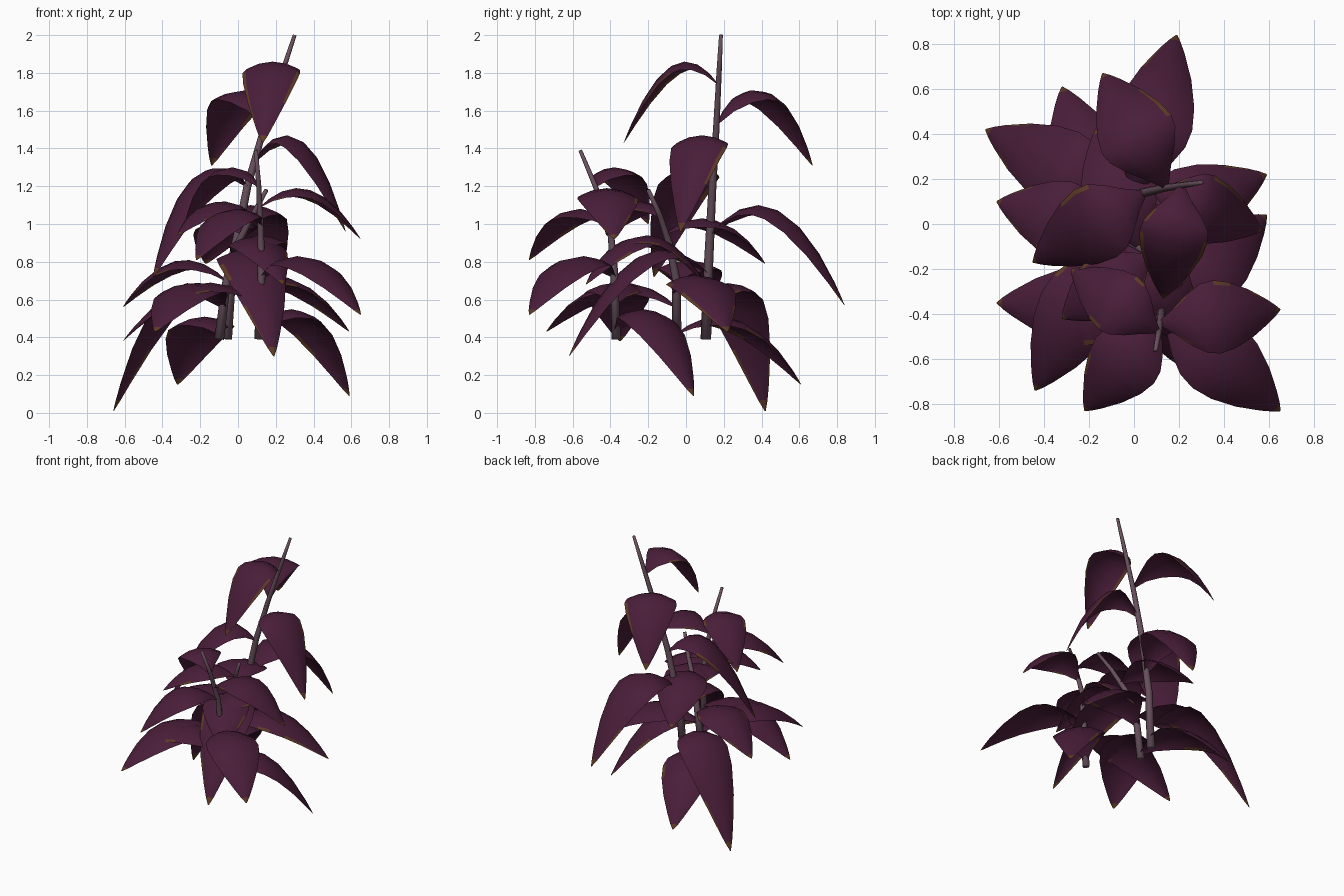
import bpy, bmesh, math, random
from mathutils import Vector

random.seed(4)
cube = bpy.data.objects.get("Cube")
if cube:
    bpy.data.objects.remove(cube)


def material(name, rgb):
    m = bpy.data.materials.new(name)
    m.use_nodes = True
    m.diffuse_color = (*rgb, 1)
    bsdf = next(n for n in m.node_tree.nodes if n.type == 'BSDF_PRINCIPLED')
    bsdf.inputs["Base Color"].default_value = (*rgb, 1)
    bsdf.inputs["Roughness"].default_value = 0.8
    return m


PURPLE = material("leaf purple", (0.067, 0.0125, 0.041))
BROWN = material("dry brown", (0.11, 0.042, 0.018))
MAUVE = material("stem mauve", (0.138, 0.08, 0.108))


def finish(name, bm, mats):
    mesh = bpy.data.meshes.new(name)
    for f in bm.faces:
        f.smooth = True
    bm.to_mesh(mesh)
    bm.free()
    for m in mats:
        mesh.materials.append(m)
    obj = bpy.data.objects.new(name, mesh)
    bpy.context.collection.objects.link(obj)


def stem(name, path, r0, r1, sides=8):
    """Tapered tube along the path, with capped ends."""
    bm = bmesh.new()
    rings = []
    for i, p in enumerate(path):
        a, b = Vector(path[max(i - 1, 0)]), Vector(path[min(i + 1, len(path) - 1)])
        turn = Vector((0, 0, 1)).rotation_difference(b - a)
        r = r0 + (r1 - r0) * i / (len(path) - 1)
        ring = []
        for k in range(sides):
            ang = math.tau * k / sides
            ring.append(bm.verts.new(Vector(p) + turn @ Vector((r * math.cos(ang), r * math.sin(ang), 0))))
        rings.append(ring)
    for lo, hi in zip(rings, rings[1:]):
        for k in range(sides):
            n = (k + 1) % sides
            bm.faces.new((lo[k], lo[n], hi[n], hi[k]))
    bm.faces.new(rings[0][::-1])
    bm.faces.new(rings[-1])
    finish(name, bm, [MAUVE])


def point_on(path, z):
    """Point of a stem at a given height."""
    for a, b in zip(path, path[1:]):
        if z <= b[2]:
            return Vector(a).lerp(Vector(b), (z - a[2]) / (b[2] - a[2]))
    return Vector(path[-1])


# Half width of a leaf along its length
OUTLINE = [(0, 0.012), (0.1, 0.06), (0.22, 0.12), (0.36, 0.16), (0.5, 0.17),
           (0.65, 0.153), (0.8, 0.11), (0.92, 0.055), (0.97, 0.026), (1, 0.003)]
ACROSS = (-1, -0.88, -0.5, 0, 0.5, 0.88, 1)


def leaf(name, path, base_z, peak_z, tip):
    """Arched blade from the stem, over its peak height, down to the tip."""
    base, tip = point_on(path, base_z), Vector(tip)
    rise, drop = peak_z - base_z, base_z - tip.z
    mid = (base + tip) / 2
    mid.z = base_z + rise + math.sqrt(rise * rise + rise * drop)
    reach = (tip - base).xy.length
    size = min(1.04, max(0.85, reach / 0.56))
    bm = bmesh.new()
    rows = []
    for t, w in OUTLINE:
        w *= size
        centre = base * (1 - t) ** 2 + mid * 2 * t * (1 - t) + tip * t * t
        along = ((mid - base) * (1 - t) + (tip - mid) * t).normalized()
        side = Vector((tip.y - base.y, base.x - tip.x, 0)).normalized()
        up = side.cross(along)
        rows.append([bm.verts.new(centre + side * w * u - up * 0.3 * w * u * u) for u in ACROSS])
    tip_row, margins = len(rows) - 2, (0, len(ACROSS) - 2)
    for i, (a, b) in enumerate(zip(rows, rows[1:])):
        for k in range(len(ACROSS) - 1):
            f = bm.faces.new((a[k], a[k + 1], b[k + 1], b[k]))
            # withered tip and patches along the margin
            withered = i == tip_row or (k in margins and random.random() < 0.22)
            f.material_index = int(withered)
    bmesh.ops.recalc_face_normals(bm, faces=bm.faces)
    if sum(f.normal.z for f in bm.faces) < 0:
        bmesh.ops.reverse_faces(bm, faces=bm.faces)
    finish(name, bm, [PURPLE, BROWN])


# Stems
tall = [(-0.06, 0.105, 0.39), (-0.03, 0.12, 0.8), (0.05, 0.14, 1.2),
        (0.135, 0.16, 1.5), (0.24, 0.176, 1.82), (0.30, 0.185, 2.0)]
front = [(0.11, -0.37, 0.39), (0.125, -0.38, 0.75), (0.12, -0.40, 0.97),
         (0.11, -0.48, 1.2), (0.095, -0.56, 1.39)]
short = [(-0.10, -0.05, 0.39), (-0.06, -0.05, 0.7), (0, -0.09, 0.9),
         (0.08, -0.14, 1.05), (0.15, -0.20, 1.18)]
stem("tall_stem", tall, 0.028, 0.010)
stem("front_stem", front, 0.024, 0.010)
stem("short_stem", short, 0.026, 0.011)

# Leaves, spiralling up each stem: base height, peak height, tip
growth = {
    "tall": (tall, [
        (0.55, 0.69, (-0.66, 0.42, 0.01)),
        (0.74, 0.865, (0.19, -0.62, 0.30)),
        (0.94, 1.10, (0.19, 0.84, 0.57)),
        (1.20, 1.30, (-0.45, -0.17, 0.72)),
        (1.33, 1.47, (0.57, -0.03, 0.96)),
        (1.53, 1.71, (-0.14, 0.67, 1.31)),
        (1.74, 1.86, (0.13, -0.33, 1.43))]),
    "front": (front, [
        (0.44, 0.55, (0.59, 0.04, 0.09)),
        (0.58, 0.69, (-0.61, -0.35, 0.38)),
        (0.72, 0.83, (0.65, -0.83, 0.52)),
        (0.85, 0.94, (0.09, 0.12, 0.66)),
        (0.99, 1.08, (-0.22, -0.83, 0.81)),
        (1.09, 1.19, (0.65, -0.38, 0.92)),
        (1.20, 1.30, (-0.28, -0.20, 1.0))]),
    "short": (short, [
        (0.42, 0.51, (-0.32, 0.61, 0.15)),
        (0.56, 0.69, (-0.44, -0.74, 0.43)),
        (0.63, 0.73, (0.59, 0.22, 0.43)),
        (0.70, 0.81, (-0.61, 0.10, 0.56)),
        (0.84, 0.93, (0.24, -0.53, 0.68)),
        (0.95, 1.03, (-0.17, 0.42, 0.79)),
        (1.04, 1.12, (-0.32, -0.42, 0.94))]),
}
for label, (path, leaves) in growth.items():
    for i, (base_z, peak_z, tip) in enumerate(leaves, 1):
        leaf(f"{label}_leaf_{i}", path, base_z, peak_z, tip)
